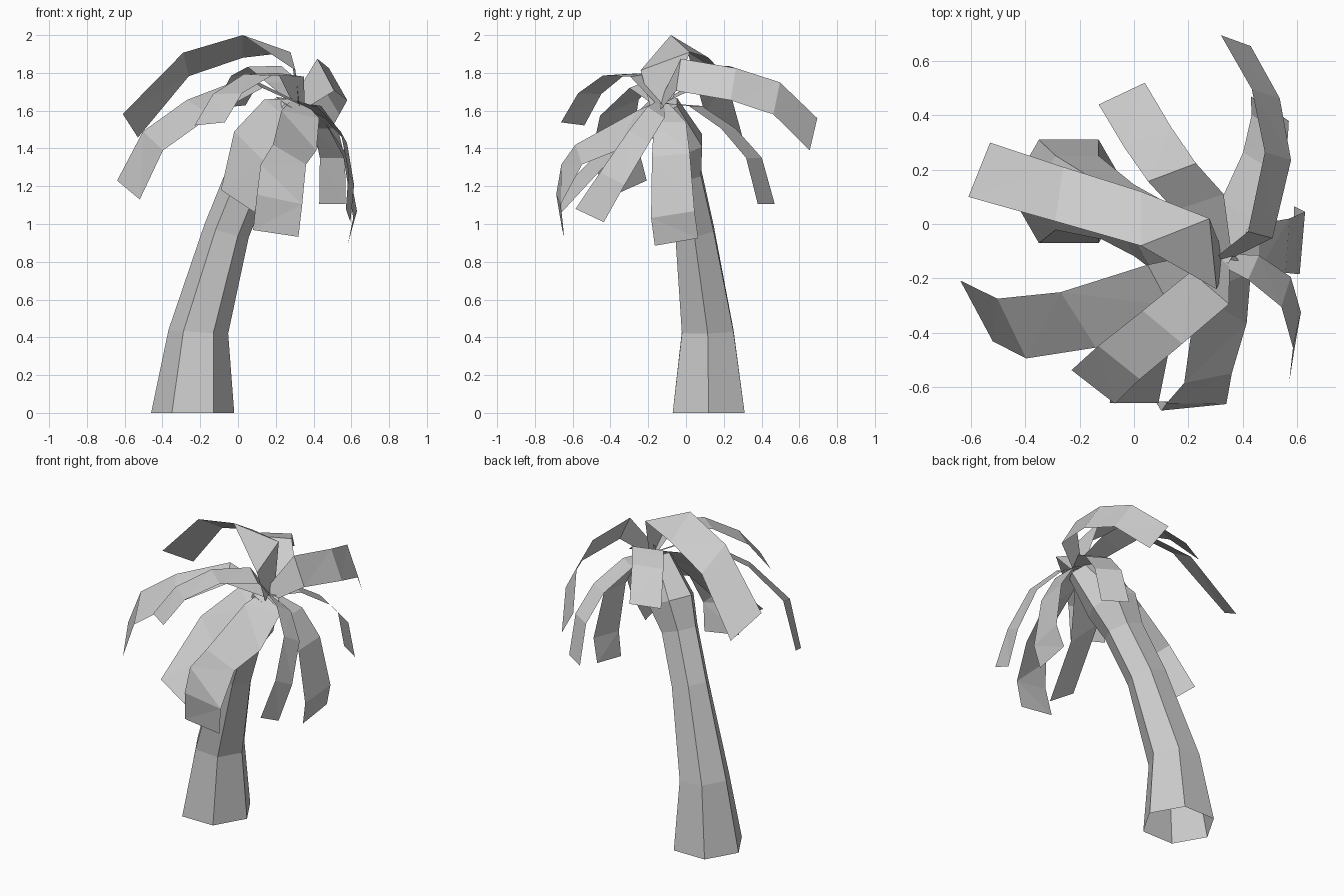
import bpy, bmesh, math
from mathutils import Vector

if "Cube" in bpy.data.objects:
    bpy.data.objects.remove(bpy.data.objects["Cube"])

# One plain grey for the whole tree
grey = bpy.data.materials.new("plain_grey")
grey.use_nodes = True
grey.diffuse_color = (0.6, 0.6, 0.6, 1)
grey.node_tree.nodes["Principled BSDF"].inputs["Base Color"].default_value = (0.6, 0.6, 0.6, 1)

CROWN = Vector((0.32, -0.13, 1.64))


def finish(bm, name):
    """Turn a bmesh into a flat-shaded object."""
    mesh = bpy.data.meshes.new(name)
    bm.to_mesh(mesh)
    bm.free()
    mesh.materials.append(grey)
    obj = bpy.data.objects.new(name, mesh)
    bpy.context.collection.objects.link(obj)


def bridge(bm, a, b, closed):
    n = len(a)
    for i in range(n if closed else n - 1):
        j = (i + 1) % n
        bm.faces.new((a[i], a[j], b[j], b[i]))


def trunk(name, rings):
    """Six-sided leaning trunk, open below; each ring is x, y, z, radius, tilt."""
    bm = bmesh.new()
    loops = []
    for x, y, z, r, tilt in rings:
        loop = []
        for k in range(6):
            a = k * math.pi / 3
            dx, dy = r * math.cos(a), r * math.sin(a)
            loop.append(bm.verts.new((x + dx, y + dy, z - tilt * dx + tilt * 0.4 * dy)))
        loops.append(loop)
    for a, b in zip(loops, loops[1:]):
        bridge(bm, a, b, True)
    bm.faces.new(loops[-1])
    finish(bm, name)


def frond(name, path, *sides):
    """Drooping strip; sides are half-width vectors, one per point or root and tip."""
    bm = bmesh.new()
    sides = [Vector(s) for s in sides]
    if len(sides) == 2:
        last = len(path) - 1
        sides = [sides[0].lerp(sides[1], i / last) for i in range(last + 1)]
    rows = [(CROWN, sides[0] * 0.45)] + [(Vector(p), s) for p, s in zip(path, sides)]
    pairs = [(bm.verts.new(c - s), bm.verts.new(c + s)) for c, s in rows]
    for a, b in zip(pairs, pairs[1:]):
        bridge(bm, a, b, False)
    # Split the twisted quads along their short diagonal
    bmesh.ops.triangulate(bm, faces=bm.faces[:], quad_method='SHORT_EDGE')
    bmesh.ops.recalc_face_normals(bm, faces=bm.faces[:])
    if sum(f.normal.z for f in bm.faces) < 0:
        bmesh.ops.reverse_faces(bm, faces=bm.faces[:])
    finish(bm, name)


# Trunk, flaring just below the crown
trunk("trunk", [
    (-0.24, 0.12, 0.0, 0.22, 0),
    (-0.21, 0.115, 0.43, 0.158, 0.06),
    (-0.06, 0.045, 0.965, 0.117, 0.3),
    (0.06, -0.02, 1.26, 0.115, 0.35),
    (0.135, -0.04, 1.42, 0.145, 0.45),
    (0.29, -0.12, 1.63, 0.085, 0.5),
])

# Upper fronds
frond("tall_right_frond",
      [(.291, -.11, 1.862), (.025, .02, 1.94), (-.275, .11, 1.845), (-.57, .2, 1.52)],
      (.013, -.13, -.048), (0, -.1, .06), (-.015, -.1, .062), (-.04, -.1, .0625))
frond("front_right_frond",
      [(.09, -.225, 1.75), (-.205, -.353, 1.615), (-.45, -.385, 1.44), (-.58, -.32, 1.18)],
      (.04, -.075, -.03), (.065, -.102, -.042), (.053, -.11, -.05), (.06, -.112, -.05))
frond("upper_front_frond",
      [(.28, -.235, 1.79), (.105, -.38, 1.79), (-.055, -.51, 1.69), (-.15, -.60, 1.53)],
      (.07, -.06, -.01), (.08, -.062, .008))
frond("upper_back_frond",
      [(.24, .08, 1.75), (.14, .19, 1.835), (.05, .32, 1.79), (-.045, .48, 1.62)],
      (.09, .03, 0), (.085, .04, .008))
frond("tall_back_frond",
      [(.465, -.04, 1.79), (.53, .25, 1.74), (.485, .48, 1.665), (.375, .675, 1.475)],
      (.045, -.012, -.085), (.055, -.02, -.085))

# Lower fronds
frond("lower_back_frond",
      [(.38, .05, 1.625), (.465, .225, 1.505), (.50, .36, 1.35), (.50, .425, 1.105)],
      (.06, -.035, 0), (.07, -.045, 0))
frond("left_frond",
      [(.46, -.085, 1.54), (.565, -.08, 1.365), (.62, -.07, 1.05), (.585, -.05, .905)],
      (0, .085, 0), (.007, .1, .01), (.01, .115, .018), (.005, .115, .02))
frond("front_left_frond",
      [(.44, -.16, 1.59), (.56, -.25, 1.46), (.6, -.39, 1.24), (.583, -.51, 1.045)],
      (.02, .045, -.03), (.012, .075, -.035))
frond("lower_front_frond",
      [(.33, -.22, 1.58), (.30, -.475, 1.405), (.24, -.605, 1.315), (.22, -.675, 1.13), (.2, -.65, .95)],
      (.1, .04, -.02), (.115, .11, -.015), (.12, .055, 0), (.12, .012, -.025), (.12, .005, -.018))
frond("inner_front_frond",
      [(.2, -.21, 1.61), (.06, -.38, 1.41), (0, -.66, 1.12)],
      (.06, -.02, -.05), (.08, -.03, -.08), (.09, 0, -.06))
